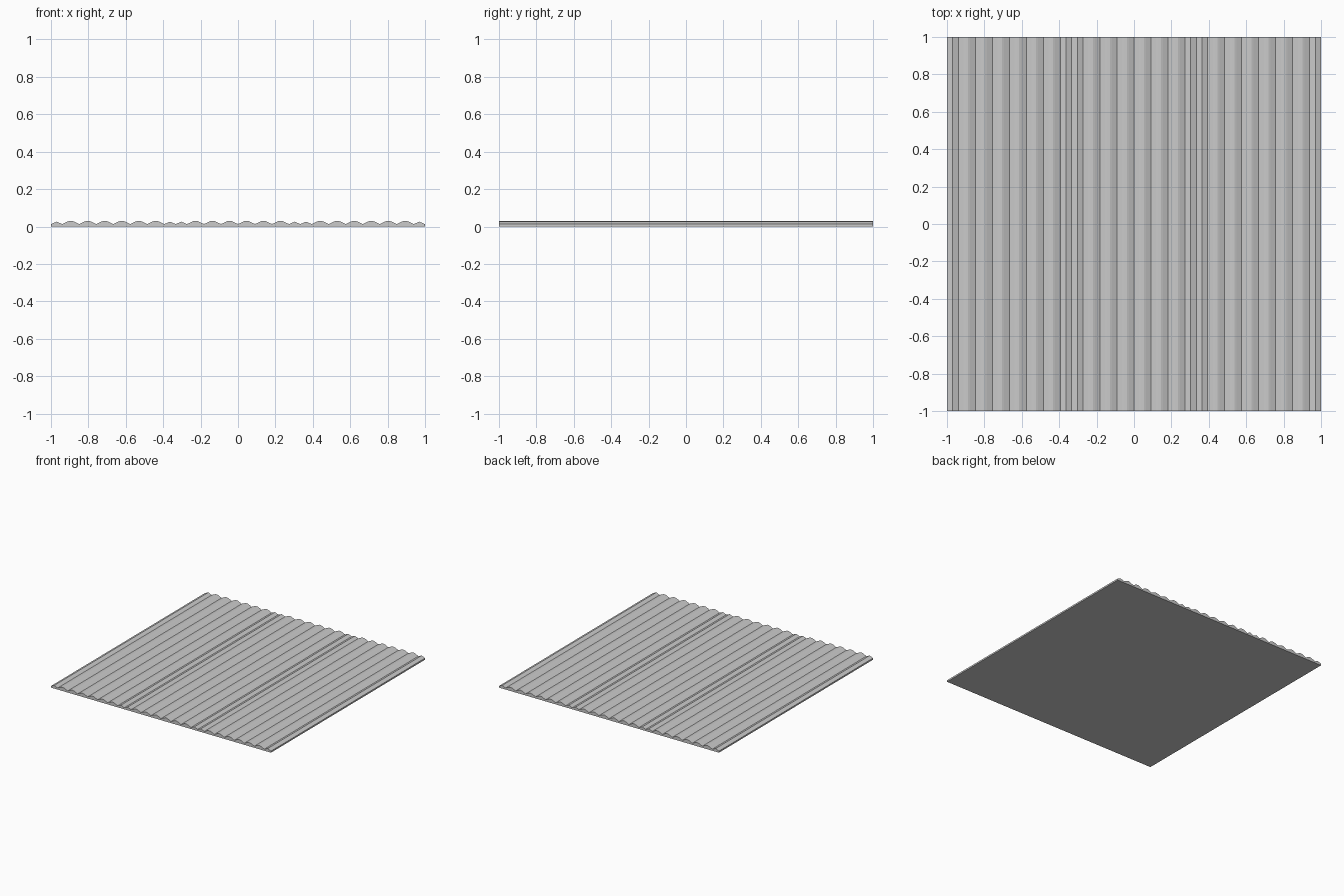
import bpy, bmesh

if "Cube" in bpy.data.objects:
    bpy.data.objects.remove(bpy.data.objects["Cube"])

U = 1 / 33                       # profile step: sheet is 66 steps wide
LOW, SHOULDER, TOP = 0.013, 0.026, 0.03


def ridge(a):
    """Wide rounded ridge starting at step a, three steps wide."""
    return [(a, LOW), (a + 0.9, SHOULDER), (a + 1.25, TOP), (a + 1.75, TOP), (a + 2.1, SHOULDER)]


def rib(a):
    """Narrow pointed rib starting at step a, two steps wide."""
    return [(a, LOW), (a + 1, SHOULDER)]


# Corrugated top outline, left to right
pts = rib(-33)
for a in range(-31, -13, 3):
    pts += ridge(a)
pts += rib(-13) + rib(-11)
for a in range(-9, 9, 3):
    pts += ridge(a)
pts += rib(9) + rib(11)
for a in range(13, 31, 3):
    pts += ridge(a)
pts += rib(31) + [(33, LOW)]

# Close with the flat underside and extrude along y
outline = [(-33, 0)] + pts + [(33, 0)]
bm = bmesh.new()
face = bm.faces.new([bm.verts.new((x * U, -1, z)) for x, z in outline])
res = bmesh.ops.extrude_face_region(bm, geom=[face], use_keep_orig=True)
bmesh.ops.translate(bm, vec=(0, 2, 0),
                    verts=[g for g in res["geom"] if isinstance(g, bmesh.types.BMVert)])
bmesh.ops.recalc_face_normals(bm, faces=bm.faces)
mesh = bpy.data.meshes.new("corrugated_panel")
bm.to_mesh(mesh)
bm.free()
panel = bpy.data.objects.new("corrugated_panel", mesh)
bpy.context.collection.objects.link(panel)
